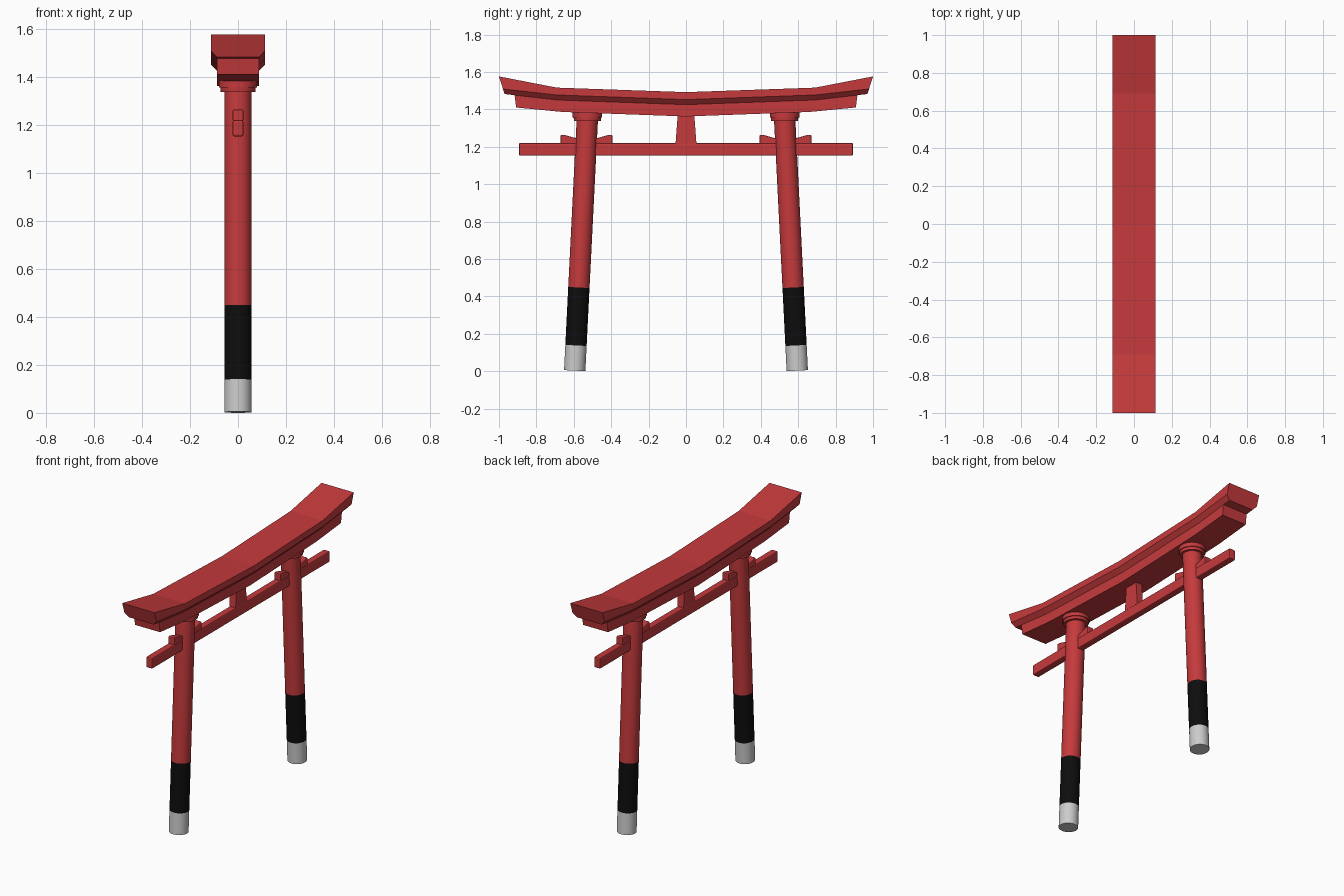
import bpy, bmesh, math
from mathutils import Matrix, Vector

if "Cube" in bpy.data.objects:
    bpy.data.objects.remove(bpy.data.objects["Cube"])


def material(name, color):
    m = bpy.data.materials.new(name)
    m.diffuse_color = (*color, 1)
    m.use_nodes = True
    m.node_tree.nodes["Principled BSDF"].inputs["Base Color"].default_value = m.diffuse_color
    return m


RED = material("red_paint", (0.56, 0.042, 0.045))
BLACK = material("black_paint", (0.004, 0.004, 0.004))


def finish(name, bm, mat=None, bevel=0):
    bmesh.ops.recalc_face_normals(bm, faces=bm.faces)
    me = bpy.data.meshes.new(name)
    bm.to_mesh(me)
    bm.free()
    ob = bpy.data.objects.new(name, me)
    bpy.context.collection.objects.link(ob)
    if mat:
        me.materials.append(mat)
    if bevel:
        b = ob.modifiers.new("soft_edges", "BEVEL")
        b.width, b.segments, b.limit_method = bevel, 2, "ANGLE"
    return ob


def loft(name, rings, mat):
    """Skin a row of closed cross-sections and cap both ends."""
    bm = bmesh.new()
    rows = [[bm.verts.new(p) for p in ring] for ring in rings]
    n = len(rows[0])
    for a, b in zip(rows, rows[1:]):
        for i in range(n):
            bm.faces.new((a[i], a[(i + 1) % n], b[(i + 1) % n], b[i]))
    bm.faces.new(rows[0])
    bm.faces.new(rows[-1])
    return finish(name, bm, mat)


def slab(name, profile, half, mat, bevel=0):
    """Extrude a y-z profile across x."""
    bm = bmesh.new()
    f = bm.faces.new([bm.verts.new((-half, y, z)) for y, z in profile])
    ext = bmesh.ops.extrude_face_region(bm, geom=[f])["geom"]
    bmesh.ops.translate(bm, vec=(2 * half, 0, 0),
                        verts=[v for v in ext if isinstance(v, bmesh.types.BMVert)])
    return finish(name, bm, mat, bevel)


def tube(name, base, axis, lo, hi, r1, r2, mat, capped):
    """Cylinder section between two distances along a leaning axis."""
    bm = bmesh.new()
    bmesh.ops.create_cone(bm, cap_ends=capped, segments=32, radius1=r1, radius2=r2,
                          depth=hi - lo)
    rot = Vector((0, 0, 1)).rotation_difference(axis).to_matrix().to_4x4()
    bm.transform(Matrix.Translation(base + axis * (lo + hi) / 2) @ rot)
    for f in bm.faces:
        f.smooth = len(f.verts) == 4
    for e in bm.edges:
        e.smooth = e.calc_face_angle(0) < math.radians(30)
    return finish(name, bm, mat)


def mirrored(stations):
    """Stations run from centre to +y; add the -y half."""
    left = [(-a, -b, c, d) for a, b, c, d in reversed(stations[1:])]
    return left + stations


# top lintel: curved, with chamfered lower edges (y top, y bottom, z top, z bottom)
rings = []
for yt, yb, zt, zb in mirrored([(0, 0, 1.492, 1.425), (0.69, 0.69, 1.516, 1.45),
                                (1, 0.97, 1.576, 1.482)]):
    k = 0.027 / (zt - zb)
    ye, ze = yb + (yt - yb) * k, zb + 0.027
    rings.append([(-0.113, yt, zt), (0.113, yt, zt), (0.113, ye, ze),
                  (0.088, yb, zb), (-0.088, yb, zb), (-0.113, ye, ze)])
loft("top_lintel", rings, RED)

# lower lintel tucked beneath it
rings = [[(-0.088, yt, zt), (0.088, yt, zt), (0.088, yb, zb), (-0.088, yb, zb)]
         for yt, yb, zt, zb in mirrored([(0, 0, 1.43, 1.362), (0.66, 0.66, 1.455, 1.386),
                                         (0.917, 0.908, 1.478, 1.41)])]
loft("lower_lintel", rings, RED)

# tie beam and centre strut
slab("tie_beam", [(-0.893, 1.152), (0.893, 1.152), (0.893, 1.22), (-0.893, 1.22)],
     0.022, RED, 0.007)
slab("centre_strut", [(-0.056, 1.215), (0.056, 1.215), (0.044, 1.375), (-0.044, 1.375)],
     0.022, RED)

for s, side in ((-1, "left"), (1, "right")):
    # leaning pillar in three painted sections with a stepped collar
    base = Vector((0, s * 0.595, 0.003))
    axis = Vector((0, -s * 0.067, 1.335)).normalized()
    foot = tube(side + "_pillar_foot", base, axis, 0, 0.135, 0.057, 0.057, None, True)
    tube(side + "_pillar_band", base, axis, 0.135, 0.445, 0.057, 0.057, BLACK, False)
    tube(side + "_pillar_shaft", base, axis, 0.445, 1.36, 0.057, 0.057, RED, False)
    top = Vector((0, s * 0.527, 0))
    up = Vector((0, 0, 1))
    tube(side + "_collar_lower", top, up, 1.338, 1.36, 0.072, 0.074, RED, True)
    tube(side + "_collar_upper", top, up, 1.356, 1.382, 0.079, 0.079, RED, True)
    # wedges either side of the pillar
    for d, place in ((-1, "inner"), (1, "outer")):
        c = s * 0.532
        pts = [(0.0, 1.215), (0.138, 1.215), (0.138, 1.264), (0.12, 1.264), (0.03, 1.238)]
        slab(f"{side}_{place}_wedge", [(c + s * d * y, z) for y, z in pts],
             0.022, RED, 0.005)
